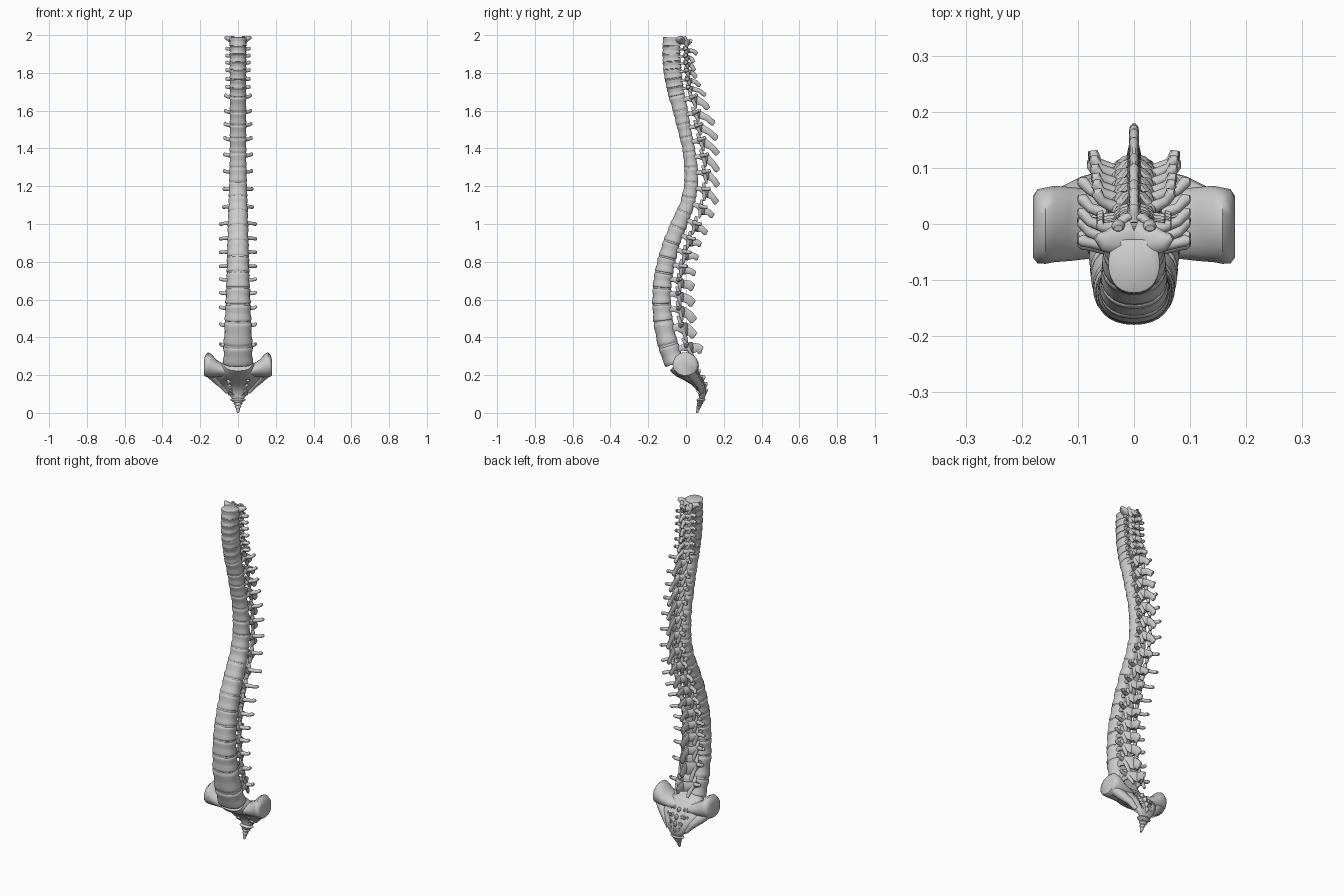
import bpy, bmesh, math
from mathutils import Vector as V

if "Cube" in bpy.data.objects:
    bpy.data.objects.remove(bpy.data.objects["Cube"])

# z, front y, back y of the column of vertebral bodies, and half width
COLUMN = [(0.2, -.085, .035, .082), (0.3, -.135, -.005, .08), (0.4, -.162, -.04, .076), (0.5, -.176, -.06, .072),
          (0.6, -.18, -.07, .067), (0.7, -.175, -.065, .063), (0.8, -.155, -.045, .06),
          (0.9, -.125, -.02, .057), (1.0, -.085, .02, .055), (1.1, -.035, .055, .052),
          (1.2, -.01, .072, .048), (1.3, -.01, .07, .046), (1.4, -.02, .055, .045),
          (1.5, -.045, .035, .044), (1.6, -.07, .02, .044), (1.7, -.10, 0, .044),
          (1.8, -.12, -.012, .045), (1.9, -.127, -.02, .045), (2.0, -.122, -.018, .046)]
BOUNDS = [1.99, 1.94, 1.90, 1.86, 1.82, 1.77, 1.725, 1.68, 1.60, 1.53, 1.46, 1.38, 1.30,
          1.22, 1.14, 1.06, .98, .90, .82, .74, .66, .575, .485, .36, .26]
# y, z of each spinous tip, top to bottom
TIPS = [(.03, 1.965), (.06, 1.90), (.04, 1.855), (.045, 1.81), (.055, 1.775), (.075, 1.73),
        (.105, 1.68), (.12, 1.61), (.15, 1.53), (.165, 1.45), (.17, 1.37), (.17, 1.28),
        (.17, 1.20), (.165, 1.11), (.145, 1.04), (.11, .95), (.08, .89), (.065, .82),
        (.05, .735), (.04, .66), (.04, .575), (.045, .485), (.047, .405), (.085, .33)]
X = V((1, 0, 0))


def column(z):
    i = max(0, min(len(COLUMN) - 2, int((z - .2) / .1)))
    a, b = COLUMN[i], COLUMN[i + 1]
    t = (z - a[0]) / .1
    return [a[k] + (b[k] - a[k]) * t for k in (1, 2, 3)]


def frame(z):
    """Centre, backward normal, upward tangent, half depth, half width."""
    f, b, w = column(z)
    f1, b1, _ = column(z + .05)
    f0, b0, _ = column(z - .05)
    t = V((0, (f1 + b1 - f0 - b0) / 2, .1)).normalized()
    n = V((0, t.z, -t.y))
    return V((0, (f + b) / 2, z)), n, t, (b - f) / 2 * t.z, w


def loft(bm, sections, n=14, power=1.0, flat=1.0):
    """Skin rings given as (centre, u axis, v axis, u radius, v radius)."""
    rings = []
    for c, u, v, ru, rv in sections:
        ring = []
        for k in range(n):
            a = 2 * math.pi * k / n
            p, q = math.cos(a), math.sin(a)
            p = math.copysign(abs(p) ** power, p)
            q = min(math.copysign(abs(q) ** power, q), flat)
            ring.append(bm.verts.new(c + u * (p * ru) + v * (q * rv)))
        rings.append(ring)
    for r, s in zip(rings, rings[1:]):
        for k in range(n):
            bm.faces.new((r[k], r[(k + 1) % n], s[(k + 1) % n], s[k]))
    bm.faces.new(rings[0][::-1])
    bm.faces.new(rings[-1])


def tube(bm, pts, radii, n=10):
    """Elliptical limb; radii are (sideways, upward) per point."""
    secs = []
    for i, p in enumerate(pts):
        d = (pts[min(i + 1, len(pts) - 1)] - pts[max(i - 1, 0)]).normalized()
        ref = V((0, 0, 1)) if abs(d.z) < .85 else V((0, 1, 0))
        u = d.cross(ref).normalized()
        secs.append((p, u, u.cross(d), radii[i][0], radii[i][1]))
    loft(bm, secs, n)


def finish(bm, name, angle=50):
    bmesh.ops.recalc_face_normals(bm, faces=bm.faces)
    me = bpy.data.meshes.new(name)
    bm.to_mesh(me)
    bm.free()
    ob = bpy.data.objects.new(name, me)
    bpy.context.collection.objects.link(ob)
    bpy.ops.object.select_all(action='DESELECT')
    ob.select_set(True)
    bpy.context.view_layer.objects.active = ob
    bpy.ops.object.shade_smooth_by_angle(angle=math.radians(angle))
    return ob


def vertebra(i):
    top, bot = BOUNDS[i], BOUNDS[i + 1]
    h = top - bot
    mid = (top + bot) / 2
    bm = bmesh.new()
    # waisted body with raised rims
    c, n, t, d, w = frame(mid)
    secs = []
    for f, s in ((.05, .95), (.09, 1.0), (.2, 1.0), (.4, .94), (.6, .94), (.8, 1.0), (.91, 1.0), (.95, .95)):
        fc, fn, _, fd, fw = frame(bot + h * f)
        secs.append((fc, X, fn, fw * s, fd * s))
    loft(bm, secs, 28, .9, .82)
    cervical, lumbar = i < 7, i > 18
    tip = V((0, *TIPS[i]))
    k = .8 if cervical else 1.15 if lumbar else 1.0

    def at(x, back, up):
        return c + X * x + n * (d * .8 + back) + t * up

    root = at(0, .055 * k, -.05 * h)
    tall = .024 if lumbar else .012 if cervical else .017
    # spinous process
    mid_tip = root.lerp(tip, .55) + V((0, 0, .008))
    tube(bm, [root - n * .012, root, mid_tip, root.lerp(tip, .92), tip],
         [(.012, .3 * h), (.014, .3 * h), (.008, tall), (.009, tall), (.005, tall * .6)])
    # transverse reach and direction
    reach = .066 if cervical else .1 if i > 14 else .072 + .0015 * (i - 7)
    back = .03 if cervical else .045 if lumbar else .062
    for s in (-1, 1):
        px = s * w * .62
        # pedicle, then lamina
        tube(bm, [at(px, -.02, .15 * h), at(px, .012, .15 * h), at(px, .034 * k, .1 * h),
                  at(px * .55, .05 * k, 0), root],
             [(.009, .17 * h), (.008, .16 * h), (.011, .24 * h), (.009, .3 * h), (.008, .3 * h)])
        # articular processes above and below
        tube(bm, [at(px, .026 * k, .62 * h), at(px, .031 * k, .4 * h), at(px * .95, .036 * k, 0),
                  at(px * .8, .043 * k, -.4 * h), at(px * .75, .044 * k, -.6 * h)],
             [(.008, .006), (.012, .010), (.012, .011), (.012, .009), (.007, .005)])
        # transverse process
        if i:
            tube(bm, [at(px, .03 * k, .18 * h), at(s * (w + reach) / 2, .03 * k + (back - .03) * .5, .2 * h),
                      at(s * reach * .92, back, .24 * h), at(s * reach, back, .26 * h)],
                 [(.012, .013), (.009, .009), (.011, .010), (.006, .006)])
    finish(bm, "vertebra_%02d" % (i + 1))


for i in range(len(TIPS)):
    vertebra(i)

# wings of the top ring
bm = bmesh.new()
for s in (-1, 1):
    tube(bm, [V((0, -.02, 1.965)), V((s * .03, -.03, 1.97)), V((s * .055, -.03, 1.985)), V((s * .068, -.022, 1.988))],
         [(.03, .016), (.03, .018), (.018, .013), (.006, .009)])
finish(bm, "top_ring_wings")

# discs fill the gaps between bodies
bm = bmesh.new()
for z in BOUNDS[1:-1]:
    secs = []
    for dz in (-.009, 0, .009):
        c, n, t, d, w = frame(z + dz)
        secs.append((c, X, n, w * .95, d * .95))
    loft(bm, secs, 28, .9, .82)
finish(bm, "discs")

# sacrum: y, z, half width, half thickness down the curve
SACRUM = [(-.055, .262, .075, .05), (-.02, .235, .10, .052), (.025, .2, .125, .042), (.055, .172, .105, .035),
          (.075, .14, .08, .028), (.085, .11, .057, .022), (.085, .082, .036, .016), (.08, .07, .024, .011)]
bm = bmesh.new()
secs = []
for j, (y, z, w, th) in enumerate(SACRUM):
    a, b = SACRUM[max(j - 1, 0)], SACRUM[min(j + 1, len(SACRUM) - 1)]
    d = V((0, b[0] - a[0], b[1] - a[1])).normalized()
    secs.append((V((0, y, z)), X, V((0, -d.z, d.y)), w, th))
loft(bm, secs, 28, .85)
sacrum = finish(bm, "sacrum")

# paired openings through the sacrum
bm = bmesh.new()
for y, z, x, r in ((.03, .2, .052, .010), (.06, .168, .045, .009), (.078, .137, .036, .008), (.085, .108, .027, .006)):
    for s in (-1, 1):
        ax = V((0, .7, .6)).normalized()
        p = V((s * x, y, z))
        tube(bm, [p - ax * .08, p + ax * .08], [(r, r), (r, r)], 10)
cutter = finish(bm, "opening_cutter")
cutter.hide_render = True
cutter.hide_viewport = True
mod = sacrum.modifiers.new("openings", 'BOOLEAN')
mod.operation = 'DIFFERENCE'
mod.solver = 'EXACT'
mod.object = cutter

# flared side wings of the sacrum
for s, side in ((1, "right"), (-1, "left")):
    bm = bmesh.new()
    Y, Z = V((0, 1, 0)), V((0, 0, 1))
    loft(bm, [(V((s * x, y, z)), Y, Z, ry, rz) for x, y, z, ry, rz in (
        (.03, .0, .22, .05, .03), (.08, .0, .226, .062, .034), (.115, .0, .236, .066, .046),
        (.142, .0, .25, .068, .063), (.158, -.003, .255, .068, .066), (.172, -.004, .25, .066, .058),
        (.18, -.005, .24, .055, .042))], 20)
    # lower edge running in to the tail
    tube(bm, [V((s * .15, .02, .215)), V((s * .12, .045, .185)), V((s * .085, .07, .15)), V((s * .055, .083, .11))],
         [(.03, .026), (.024, .026), (.017, .02), (.012, .013)])
    finish(bm, "sacrum_wing_" + side)

# bony knobs down the back of the sacrum
bm = bmesh.new()
for y, z, x in ((.068, .222, .032), (.092, .19, .03), (.104, .155, .025), (.105, .122, .02)):
    for px in (-x * 2.1, -x, 0, x, x * 2.1):
        lift = .008 if px == 0 else -.004 if abs(px) == x else -.014
        p = V((px, y + lift, z))
        tube(bm, [p - V((0, .025, .02)), p - V((0, .008, 0)), p + V((0, .002, .001))],
             [(.013, .018), (.010, .013), (.004, .006)], 8)
finish(bm, "sacrum_crests")

# coccyx of small tapering segments
bm = bmesh.new()
for y, z, w, h in ((.078, .064, .042, .013), (.073, .045, .026, .011), (.067, .029, .018, .010), (.062, .012, .011, .012)):
    loft(bm, [(V((0, y + f * h * .3, z + f * h)), X, V((0, 1, 0)), w * r, .5 * w * r + .004)
              for f, r in ((-1, .4), (-.3, .7), (.4, 1), (.8, .85), (1.05, .5))], 14)
for s in (-1, 1):
    tube(bm, [V((s * .015, .085, .06)), V((s * .014, .092, .078)), V((s * .013, .094, .092))],
         [(.007, .007), (.005, .005), (.003, .003)], 8)
finish(bm, "coccyx")
